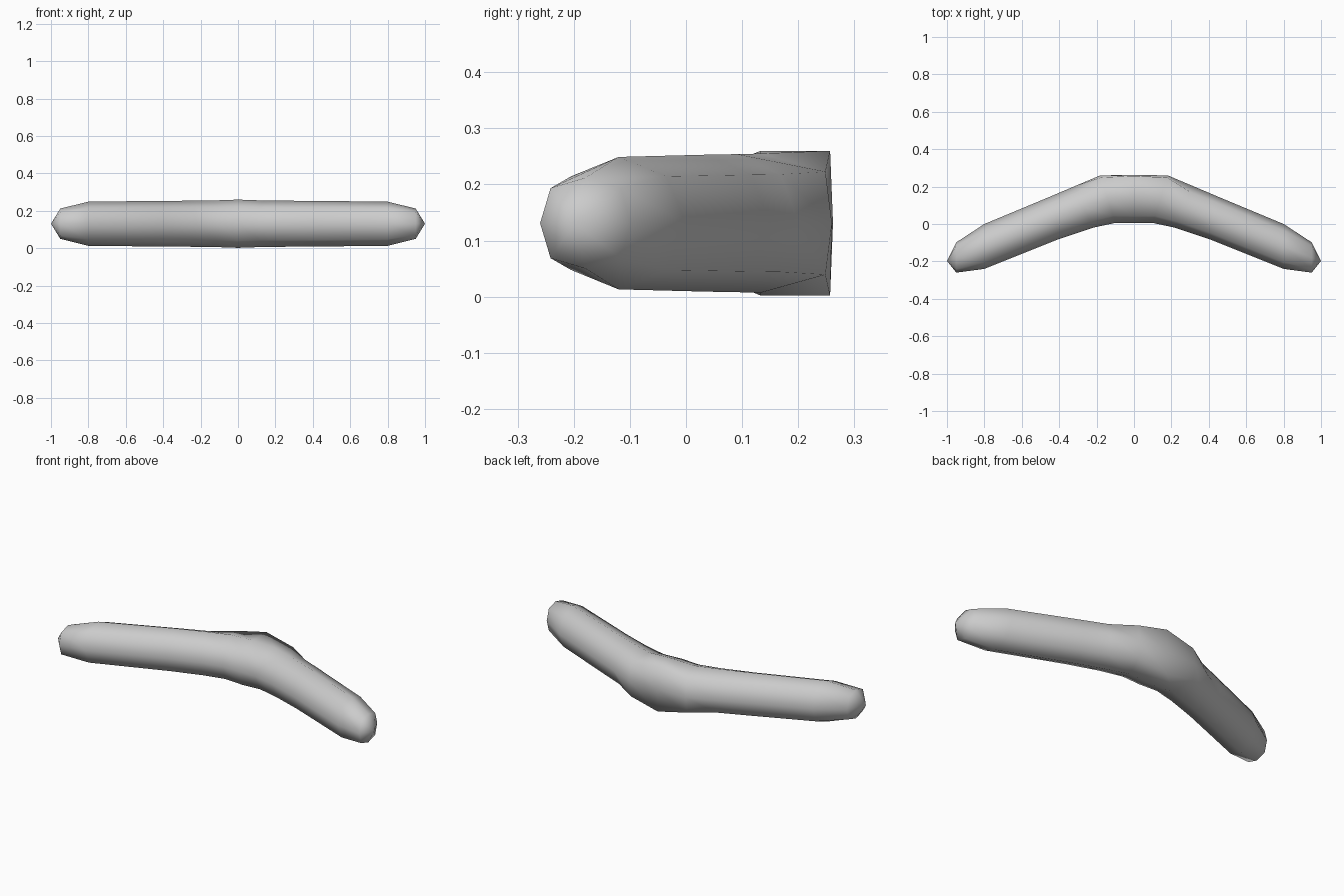
import bpy, bmesh
from math import cos, sin, pi

if "Cube" in bpy.data.objects:
    bpy.data.objects.remove(bpy.data.objects["Cube"])

MID = 0.131
# Cross-sections of the right half: inner xy, outer xy, half height, (inner, outer) diagonals as (across, up)
D = (0.707, 0.707)
SECTIONS = [
    ((0.00, 0.004), (0.00, 0.262), 0.129, D, (0.96, 1.0)),     # squared elbow back
    ((0.10, 0.006), (0.18, 0.260), 0.124, D, (0.91, 0.74)),
    ((0.22, -0.020), (0.32, 0.201), 0.123, D, D),
    ((0.40, -0.080), (0.44, 0.150), 0.122, D, D),
    ((0.80, -0.240), (0.80, 0.000), 0.118, D, D),
    ((0.95, -0.260), (0.95, -0.098), 0.081, (0.77, 0.77), (0.77, 0.77)),
]


def section(sec, sx):
    (ix, iy), (ox, oy), h, di, do = sec
    pts = []
    for k in range(8):
        t, u = cos(k * pi / 4), sin(k * pi / 4)
        if k % 2:
            across, up = do if t > 0 else di
            t, u = across * (1 if t > 0 else -1), up * (1 if u > 0 else -1)
        f = (t + 1) / 2
        pts.append((sx * (ix + (ox - ix) * f), iy + (oy - iy) * f, MID + h * u))
    return pts


# Bent body: rings from the left tip to the right tip
bm = bmesh.new()
order = [(s, -1) for s in reversed(SECTIONS[1:])] + [(s, 1) for s in SECTIONS]
rings = [[bm.verts.new(p) for p in section(s, sx)] for s, sx in order]
for a, b in zip(rings, rings[1:]):
    for k in range(8):
        j = (k + 1) % 8
        bm.faces.new((a[k], a[j], b[j], b[k]))

# Rounded tips
for ring, sx in ((rings[0], -1), (rings[-1], 1)):
    tip = bm.verts.new((sx, -0.198, MID))
    for k in range(8):
        bm.faces.new((ring[k], ring[(k + 1) % 8], tip))

bmesh.ops.recalc_face_normals(bm, faces=bm.faces)
for f in bm.faces:
    f.smooth = True
mesh = bpy.data.meshes.new("bent_body")
bm.to_mesh(mesh)
bm.free()
body = bpy.data.objects.new("bent_body", mesh)
bpy.context.collection.objects.link(body)
